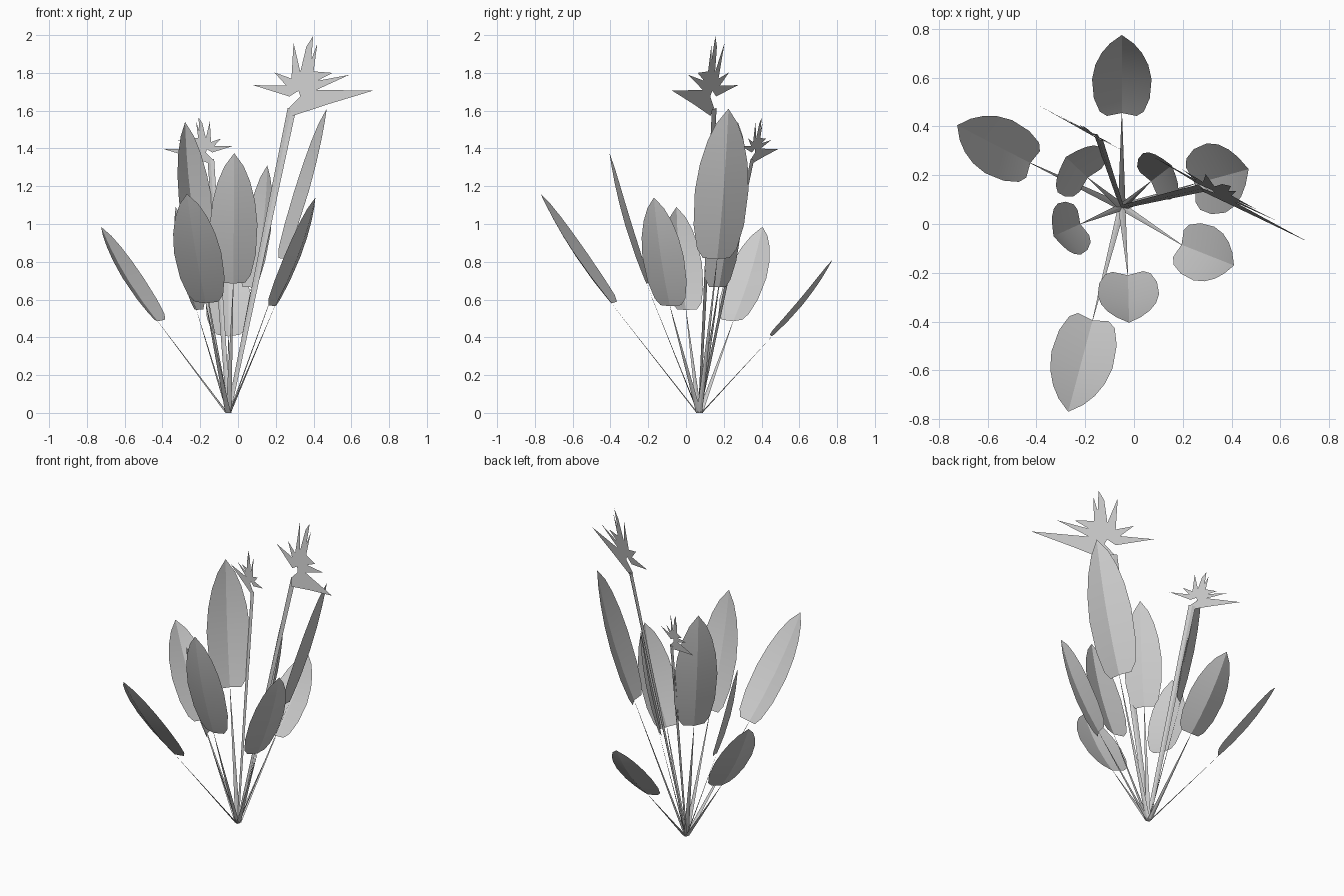
import bpy
import math
from mathutils import Vector

if "Cube" in bpy.data.objects:
    bpy.data.objects.remove(bpy.data.objects["Cube"])

ROOT = Vector((-0.05, 0.07, 0.0))

grey = bpy.data.materials.new("plain_grey")
grey.diffuse_color = (0.6, 0.6, 0.6, 1)
grey.use_nodes = True
grey.node_tree.nodes["Principled BSDF"].inputs["Base Color"].default_value = grey.diffuse_color


def make_object(name, verts, faces, smooth=False):
    mesh = bpy.data.meshes.new(name)
    mesh.from_pydata([tuple(v) for v in verts], [], faces)
    mesh.materials.append(grey)
    mesh.update()
    obj = bpy.data.objects.new(name, mesh)
    bpy.context.collection.objects.link(obj)
    if smooth:
        bpy.ops.object.select_all(action='DESELECT')
        obj.select_set(True)
        bpy.context.view_layer.objects.active = obj
        bpy.ops.object.shade_smooth_by_angle(angle=math.radians(18))
    return obj


def make_stem(name, start, end, across, w0, w1, depth):
    """Tapered stalk with a diamond section, wide along 'across'."""
    axis = (end - start).normalized()
    across = (across - axis * across.dot(axis)).normalized()
    other = axis.cross(across)
    verts = []
    for p, w in ((start, w0), (end, w1)):
        verts += [p + across * w, p + other * w * depth,
                  p - across * w, p - other * w * depth]
    faces = [(i, (i + 1) % 4, (i + 1) % 4 + 4, i + 4) for i in range(4)]
    faces += [(3, 2, 1, 0), (4, 5, 6, 7)]
    make_object(name, verts, faces)


# Leaf outline: fraction of length, fraction of half width
OUTLINE = [(0, 0.5), (0.06, 0.74), (0.22, 0.94), (0.45, 1.0),
           (0.63, 0.89), (0.78, 0.68), (0.9, 0.4)]
FOLD = 0.25
BOW = 0.024


def make_leaf(index, base, tip, half):
    base, tip = Vector(base), Vector(tip)
    axis = (tip - base).normalized()
    side = axis.cross(Vector((0, 0, 1))).normalized()
    up = side.cross(axis)
    verts, faces = [], []
    for t, w in OUTLINE:
        # midrib bows outward, halves rise toward the inner side of the plant
        mid = base.lerp(tip, t) - up * BOW * 4 * t * (1 - t)
        for s in (-1, 0, 1):
            verts.append(mid + side * s * w * half + up * abs(s) * w * half * FOLD)
    for i in range(len(OUTLINE) - 1):
        a = i * 3
        faces += [(a, a + 1, a + 4, a + 3), (a + 1, a + 2, a + 5, a + 4)]
    verts.append(tip)
    a, n = (len(OUTLINE) - 1) * 3, len(verts) - 1
    faces += [(a, a + 1, n), (a + 1, a + 2, n)]
    make_object(f"leaf_{index}", verts, faces, smooth=True)
    foot = ROOT + Vector((axis.x, axis.y, 0)) * 0.02
    make_stem(f"leaf_stem_{index}", foot, base, side, 0.015, 0.001, 0.2)


# Base point, tip point, half width
LEAVES = [
    ((-0.05, 0.455, 0.405), (-0.05, 0.775, 0.81), 0.122),
    ((-0.425, 0.25, 0.485), (-0.725, 0.405, 0.985), 0.122),
    ((-0.19, 0.19, 0.78), (-0.28, 0.275, 1.54), 0.128),
    ((0.25, 0.165, 0.815), (0.47, 0.225, 1.61), 0.147),
    ((-0.17, -0.395, 0.58), (-0.27, -0.77, 1.16), 0.13),
    ((-0.22, 0.0, 0.545), (-0.33, -0.05, 1.09), 0.115),
    ((0.07, 0.175, 0.665), (0.155, 0.24, 1.31), 0.112),
    ((0.195, -0.085, 0.565), (0.41, -0.17, 1.14), 0.118),
    ((-0.025, -0.21, 0.685), (-0.02, -0.405, 1.375), 0.126),
]
for i, (b, t, h) in enumerate(LEAVES, 1):
    make_leaf(i, b, t, h)

# Spiky flat flower: outline around its centre, sideways and up
PETALS = [(-0.058, -0.043), (0.0, 0.015), (-0.01, 0.045), (-0.058, 0.015),
          (-0.25, 0.075), (-0.075, 0.073), (-0.137, 0.142), (-0.047, 0.11),
          (-0.036, 0.30), (0.0, 0.145), (0.032, 0.28), (0.068, 0.335),
          (0.058, 0.21), (0.09, 0.295), (0.07, 0.148), (0.17, 0.14),
          (0.09, 0.098), (0.26, 0.13), (0.085, 0.05), (0.385, 0.046),
          (0.15, -0.025), (-0.042, -0.088)]
SLOPE = Vector((1, -0.54, 0))


def make_flower(name, centre, scale, mirror, lean):
    centre = Vector(centre)
    verts = [centre + SLOPE * (x * scale * mirror) + Vector((0, lean * z, z)) * scale
             for x, z in PETALS]
    ring = list(range(len(verts)))
    make_object(name, verts, [ring if mirror > 0 else ring[::-1]])
    neck = centre + SLOPE * (-0.045 * scale * mirror) + Vector((0, 0, -0.05 * scale))
    make_stem(name + "_stem", ROOT, neck, SLOPE, 0.012, 0.026 * math.sqrt(scale), 0.2)


make_flower("large_flower", (0.33, 0.125, 1.66), 1.0, 1, 0.2)
make_flower("small_flower", (-0.17, 0.365, 1.37), 0.58, -1, 0.08)
